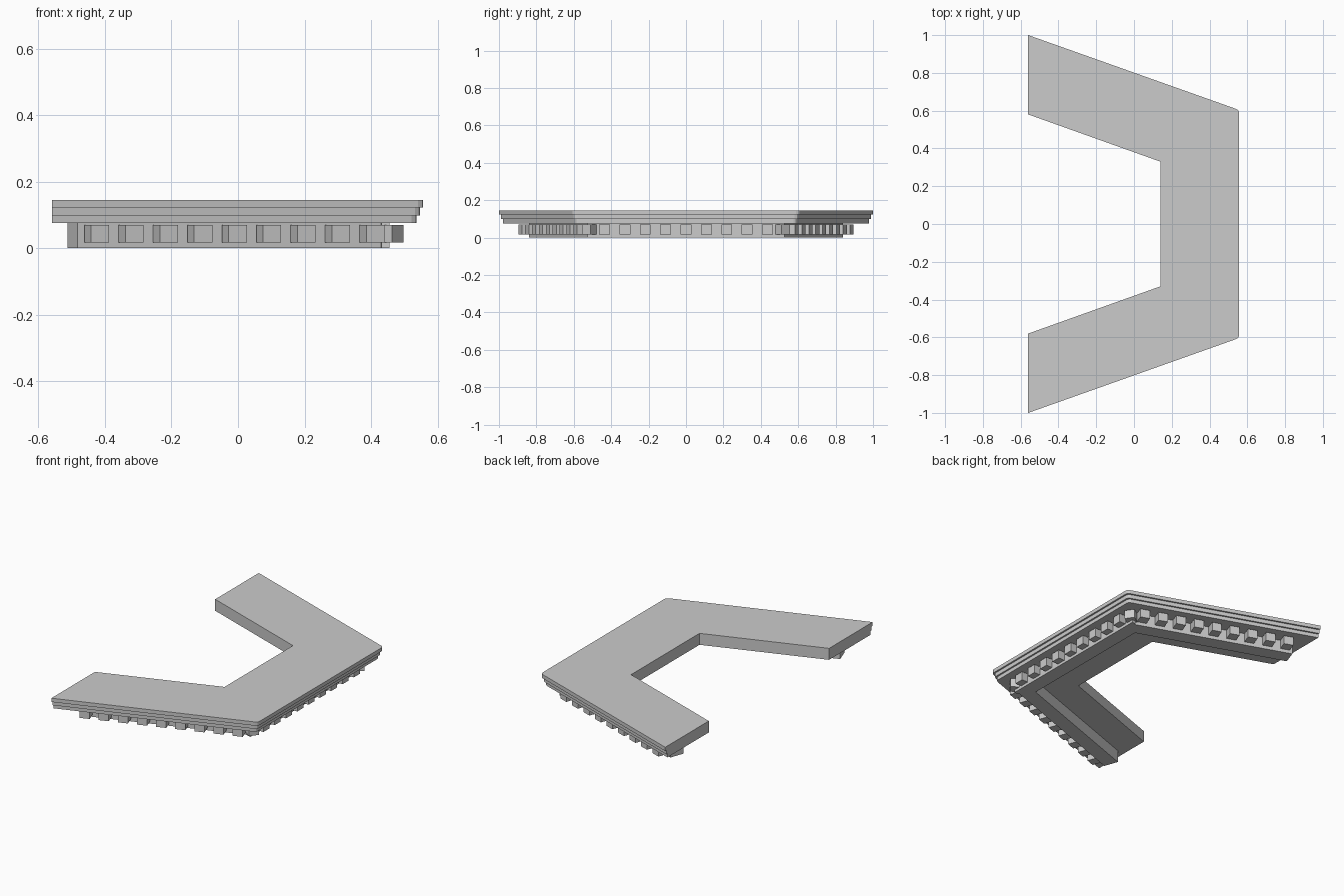
import bpy, bmesh, math
from mathutils import Matrix, Vector

if "Cube" in bpy.data.objects:
    bpy.data.objects.remove(bpy.data.objects["Cube"])

mat = bpy.data.materials.new("light grey stone")
mat.diffuse_color = (0.6, 0.6, 0.6, 1)
mat.use_nodes = True
mat.node_tree.nodes["Principled BSDF"].inputs["Base Color"].default_value = mat.diffuse_color

ANG = math.atan2(0.355, 1.0)            # slant of the two wings
S, C = math.sin(ANG), math.cos(ANG)


def finish(bm, name):
    bmesh.ops.recalc_face_normals(bm, faces=bm.faces)
    me = bpy.data.meshes.new(name)
    bm.to_mesh(me)
    bm.free()
    me.materials.append(mat)
    ob = bpy.data.objects.new(name, me)
    bpy.context.collection.objects.link(ob)
    return ob


def prism(name, pts, z0, z1):
    bm = bmesh.new()
    f = bm.faces.new([bm.verts.new((x, y, z0)) for x, y in pts])
    r = bmesh.ops.extrude_face_region(bm, geom=[f])
    top = [v for v in r["geom"] if isinstance(v, bmesh.types.BMVert)]
    bmesh.ops.translate(bm, verts=top, vec=(0, 0, z1 - z0))
    return finish(bm, name)


def mirrored(half):
    return half + [(x, -y) for x, y in reversed(half)]


def wing_y(x, offset):
    # outer wing line moved inward by an offset
    return 1.0 - offset / C - 0.355 * (x + 0.56)


# stepped slab: three stacked courses
for name, d, z0, z1 in (("cornice_top", 0.0, 0.122, 0.145),
                        ("cornice_middle", 0.010, 0.098, 0.122),
                        ("cornice_lower", 0.020, 0.075, 0.098)):
    xr = 0.557 - d
    yc = wing_y(xr, d)
    half = [(-0.56, 0.58), (-0.56, wing_y(-0.56, d)),
            (xr - 0.015, wing_y(xr - 0.015, d)),
            (xr - 0.004, yc - 0.003), (xr, yc - 0.015)]
    prism(name, mirrored(half) + [(0.14, -0.33), (0.14, 0.33)], z0, z1)

# backing strip under the slab, along wings and front
t = 0.09
a = Vector((-0.482, wing_y(-0.482, 0.125)))
half = [(a.x - S * t, a.y - C * t), (a.x, a.y),
        (0.43, wing_y(0.43, 0.125)), (0.432, 0.527), (0.455, 0.527)]
xi = 0.365
inner = (xi, wing_y(xi, 0.125 + t))
prism("backing_strip", mirrored(half) + [(inner[0], -inner[1]), inner], 0.0, 0.075)


# dentil blocks
def dentils(name, places):
    bm = bmesh.new()
    for x, y, rot in places:
        m = (Matrix.Translation((x, y, 0.0435)) @ Matrix.Rotation(rot, 4, 'Z')
             @ Matrix.Diagonal((0.06, 0.058, 0.053, 1)))
        bmesh.ops.create_cube(bm, size=1, matrix=m)
    finish(bm, name)


dentils("centre_dentils", [(0.467, 0.109 * k, 0) for k in range(-4, 5)])
normal = math.pi / 2 - ANG
for side, name in ((-1, "front"), (1, "back")):
    row = []
    for i in range(9):
        x = -0.425 + 0.1035 * i
        row.append((x, side * wing_y(x, 0.088), side * normal))
    dentils(name + "_wing_dentils", row)
    dentils(name + "_corner_dentil", [(0.456, side * 0.516, side * normal / 2)])
